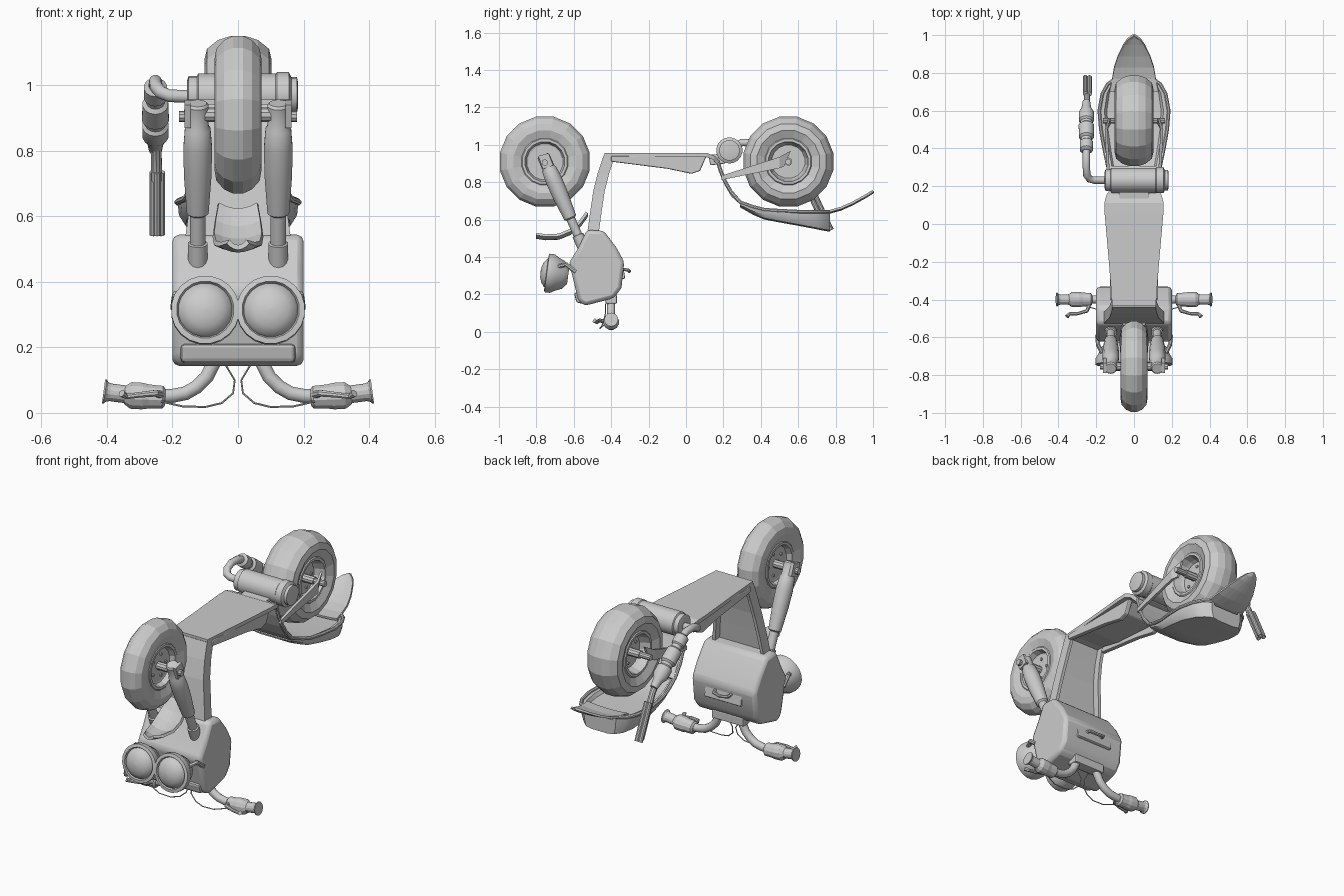
import bpy, bmesh, math
from mathutils import Vector

def finish(name, bm, smooth=False, bevel=0, solid=0):
    bmesh.ops.remove_doubles(bm, verts=bm.verts, dist=1e-5)
    bmesh.ops.recalc_face_normals(bm, faces=bm.faces)
    me = bpy.data.meshes.new(name)
    bm.to_mesh(me)
    bm.free()
    ob = bpy.data.objects.new(name, me)
    bpy.context.collection.objects.link(ob)
    if solid:
        m = ob.modifiers.new("Solidify", 'SOLIDIFY')
        m.thickness, m.offset = solid, 0
    if bevel:
        m = ob.modifiers.new("Bevel", 'BEVEL')
        m.width, m.segments = bevel, 2
    if smooth:
        bpy.context.view_layer.objects.active = ob
        bpy.ops.object.select_all(action='DESELECT')
        ob.select_set(True)
        bpy.ops.object.shade_smooth_by_angle(angle=math.radians(35))
    return ob

def skin(name, rings, closed=True, caps=True, **kw):
    """Skin a list of equal-length rings of points."""
    bm = bmesh.new()
    vs = [[bm.verts.new(p) for p in r] for r in rings]
    n = len(vs[0])
    for a, b in zip(vs, vs[1:]):
        for i in range(n if closed else n - 1):
            j = (i + 1) % n
            bm.faces.new((a[i], a[j], b[j], b[i]))
    if caps and closed:
        bm.faces.new(vs[0])
        bm.faces.new(vs[-1])
    return finish(name, bm, **kw)

def ring(c, q, r, n):
    return [c + q @ Vector((r * math.cos(2 * math.pi * (i + .5) / n), r * math.sin(2 * math.pi * (i + .5) / n), 0)) for i in range(n)]

def lathe(name, origin, axis, prof, n=16, **kw):
    """Profile of (radius, distance along axis)."""
    a = Vector(axis).normalized()
    q = a.to_track_quat('Z', 'Y')
    return skin(name, [ring(Vector(origin) + a * t, q, max(r, .001), n) for r, t in prof], **kw)

def rod(name, p, q, r, n=10):
    d = Vector(q) - Vector(p)
    return lathe(name, p, d, [(r, 0), (r, d.length)], n, smooth=True)

def tube(name, pts, r, n=10):
    """Tube along a path, radius a number or a list."""
    pts = [Vector(p) for p in pts]
    rs = r if isinstance(r, list) else [r] * len(pts)
    rings, q, old = [], None, None
    for i, p in enumerate(pts):
        d = (pts[min(i + 1, len(pts) - 1)] - pts[max(i - 1, 0)]).normalized()
        q = d.to_track_quat('Z', 'Y') if q is None else old.rotation_difference(d) @ q
        old = d
        rings.append(ring(p, q, rs[i], n))
    return skin(name, rings, smooth=True)

def ribbon(name, rows, thick, sag=0, cols=6):
    """Sheet through (y, z, half width) rows, edges raised by sag."""
    us = [2 * i / cols - 1 for i in range(cols + 1)]
    return skin(name, [[(w * u, y, z + sag * u * u) for u in us] for y, z, w in rows], closed=False, solid=thick)

def slab(name, prof, x0, x1, bevel=0, smooth=False):
    return skin(name, [[(x, y, z) for y, z in prof] for x in (x0, x1)], bevel=bevel, smooth=smooth)

# Wheels
def wheel(name, y, w):
    half = [(0, .03), (.09, .03), (.098, .45 * w), (.108, .85 * w), (.122, .85 * w), (.127, .8 * w),
            (.17, w), (.205, .92 * w), (.232, .6 * w), (.245, .22 * w)]
    lathe(name, (0, y, .91), (1, 0, 0), half + [(r, -t) for r, t in reversed(half)], 16)
    rod(name + "_axle", (-.1, y, .91), (.1, y, .91), .022)
    for k in range(5):
        a = 2 * math.pi * k / 5
        by, bz = y + .062 * math.cos(a), .91 + .062 * math.sin(a)
        rod(name + "_bolt", (-.037, by, bz), (.037, by, bz), .009, 6)

wheel("front_wheel", -.755, .072)
wheel("rear_wheel", .547, .103)

# Front mudguard under the front wheel
ribbon("front_mudguard", [(-.80, .505, .03), (-.75, .497, .055), (-.68, .50, .07), (-.62, .525, .075),
                          (-.57, .565, .07), (-.53, .62, .06)], .015, .018)

# Leg shield, with raised edges
shield = [(-.43, .94, .115), (-.46, .85, .12), (-.485, .75, .13), (-.50, .65, .145), (-.515, .54, .16)]
ribbon("leg_shield", shield, .022)
# Foot deck
deck = [(-.435, .945, .115), (-.2, .945, .133), (.05, .945, .155), (.11, .945, .157), (.15, .93, .145), (.175, .9, .125)]
ribbon("deck", deck, .022)
slab("deck_panel", [(-.39, .935), (.1, .935), (.04, .885), (-.25, .905)], -.1, .1, .008)
for s in (1, -1):
    skin("shield_edge", [[(s * (w - d), y + o, z) for d, o in ((0, 0), (0, .05), (.018, .05), (.018, 0))] for y, z, w in shield])
    slab("deck_rail", [(-.4, .94), (.11, .94), (.075, .86), (.03, .845), (-.1, .872), (-.4, .91)], s * .1, s * .128, .006)

# Steering body
slab("front_body", [(-.53, .545), (-.44, .54), (-.375, .455), (-.33, .375), (-.345, .235), (-.385, .18),
                    (-.54, .14), (-.575, .165), (-.625, .37), (-.575, .45)], -.2, .2, .02, True)
slab("glove_box", [(-.40, .40), (-.345, .405), (-.325, .285), (-.37, .275)], -.115, .115, .006)
tube("glove_box_handle", [(-.05, -.34, .335), (-.045, -.31, .33), (0, -.303, .323), (.045, -.31, .33), (.05, -.34, .335)], .009, 8)
slab("front_lip", [(-.60, .21), (-.53, .21), (-.53, .148), (-.585, .155)], -.175, .175, .012)

for s in (1, -1):
    # Fork legs
    lathe("fork_leg", (s * .123, -.765, .945), (0, .40, -.916),
          [(.028, 0), (.034, .008), (.034, .075), (.04, .085), (.045, .15), (.043, .24), (.034, .365), (.024, .372),
           (.024, .465), (.031, .467), (.031, .66)], 14, smooth=True)
    rod("fork_axle_bolt", (s * .06, -.755, .905), (s * .18, -.755, .905), .017)
    slab("axle_block", [(-.79, .94), (-.735, .955), (-.71, .89), (-.765, .87)], s * .145, s * .163)

    # Headlights
    lathe("headlight", (s * .1, -.63, .30), (0, -.985, .13),
          [(.045, 0), (.075, .025), (.09, .06), (.105, .085), (.105, .115), (.088, .118), (.083, .108),
           (.077, .122), (.055, .138), (.028, .147), (0, .15)], 20, smooth=True)
    tube("headlight_bracket", [(s * .17, -.68, .35), (s * .19, -.64, .36), (s * .195, -.59, .32)], .012, 8)

    # Handlebar, grip, lever and cable
    tube("handlebar", [(s * x, -.40, z) for x, z in ((.055, .2), (.075, .15), (.095, .11), (.125, .08), (.16, .06), (.2, .052), (.25, .05))], .022, 12)
    lathe("switch_housing", (s * .222, -.40, .047), (s, 0, .06), [(.026, 0), (.036, .008), (.038, .05), (.042, .07), (.042, .105), (.028, .125)], 12)
    lathe("grip", (s * .33, -.40, .055), (s, 0, .13), [(.027, 0), (.027, .06), (.03, .07), (.037, .076), (.037, .081)], 14)
    tube("brake_lever", [(s * .235, -.425, .055), (s * .25, -.46, .06), (s * .30, -.475, .055), (s * .34, -.475, .05), (s * .355, -.49, .06)], [.012, .011, .009, .009, .012], 8)
    tube("cable", [(s * x, y, z) for x, y, z in ((.235, -.44, .035), (.17, -.46, .02), (.1, -.46, .018), (.05, -.45, .03),
                                               (.015, -.44, .06), (.01, -.43, .1), (.04, -.43, .15))], .003, 6)

slab("steering_clamp", [(-.43, .2), (-.37, .2), (-.37, .15), (-.43, .15)], -.1, .1, .006)

# Seat shell: (y, half width, top, bottom)
seat = [(.29, .135, .69, .665), (.36, .15, .665, .625), (.42, .162, .65, .60), (.5, .176, .645, .585),
        (.6, .184, .64, .567), (.69, .168, .638, .55), (.74, .14, .638, .54), (.77, .10, .638, .535)]
skin("seat", [[(x * w, y, z) for x, z in ((-1, t), (-.85, t), (-.78, t - .018), (.78, t - .018), (.85, t), (1, t),
      (.98, t * .5 + b * .5), (.88, b + .007), (.5, b), (-.5, b), (-.88, b + .007), (-.98, t * .5 + b * .5))] for y, w, t, b in seat], smooth=True)

# Rear neck and tail mudguard
ribbon("rear_neck", [(.165, .93, .12), (.185, .86, .12), (.215, .79, .122), (.25, .73, .128), (.30, .685, .135)], .02)
ribbon("tail_mudguard", [(.70, .632, .13), (.77, .638, .115), (.83, .655, .105), (.89, .682, .085), (.95, .715, .055),
                         (.98, .733, .033), (1.0, .746, .004)], .012, .008)

for s in (1, -1):
    # Seat edge trim
    tube("seat_trim", [(s * .12, .17, .91), (s * .124, .2, .82), (s * .13, .24, .75)] +
         [(s * w, y, t + .003) for y, w, t, b in seat], .01, 8)
    # Rear swing arm plates
    skin("swing_arm", [[(s * x, .19, z) for x, z in ((.125, .835), (.14, .835), (.14, .812), (.125, .812))],
                       [(s * x, .50, z) for x, z in ((.14, .935), (.155, .935), (.155, .875), (.14, .875))],
                       [(s * x, y, z) for x, y, z in ((.125, .56, .968), (.137, .56, .968), (.137, .525, .885), (.125, .525, .885))]])
    rod("rear_axle_bolt", (s * .05, .547, .91), (s * .165, .547, .91), .016)

# Engine barrel
lathe("engine", (-.155, .232, .97), (1, 0, 0), [(.045, 0), (.058, .004), (.058, .03), (.066, .034), (.066, .27), (.07, .274),
      (.07, .31), (.055, .318), (.055, .335), (.04, .338)], 18, smooth=True)
slab("engine_mount", [(.12, .945), (.21, .955), (.21, .90), (.13, .89)], -.08, .08, .006)

# Exhaust
tube("exhaust_pipe", [(-.14, .232, .965), (-.21, .232, .968), (-.235, .238, .978), (-.25, .26, .995), (-.252, .30, 1.012), (-.252, .36, 1.01), (-.252, .40, .99)], .02, 12)
lathe("muffler", (-.252, .385, 1.0), (0, .80, -.60),
      [(.022, 0), (.036, .01), (.036, .06), (.028, .068), (.028, .085), (.04, .095), (.042, .17), (.032, .18), (.032, .195),
       (.041, .205), (.041, .255), (.026, .285), (.02, .33)], 14, smooth=True)
tube("exhaust_link", [(-.25, .62, .82), (-.249, .655, .775), (-.248, .685, .71)], .017)
for k in range(3):
    a = 2 * math.pi * k / 3 + .5
    dx, dy = .013 * math.cos(a), .018 * math.sin(a)
    lathe("tail_pipe", (-.247 + dx, .68 + dy, .735), (0, .42, -.91), [(.013, 0), (.013, .21), (.009, .21), (.009, .19)], 10, smooth=True)
